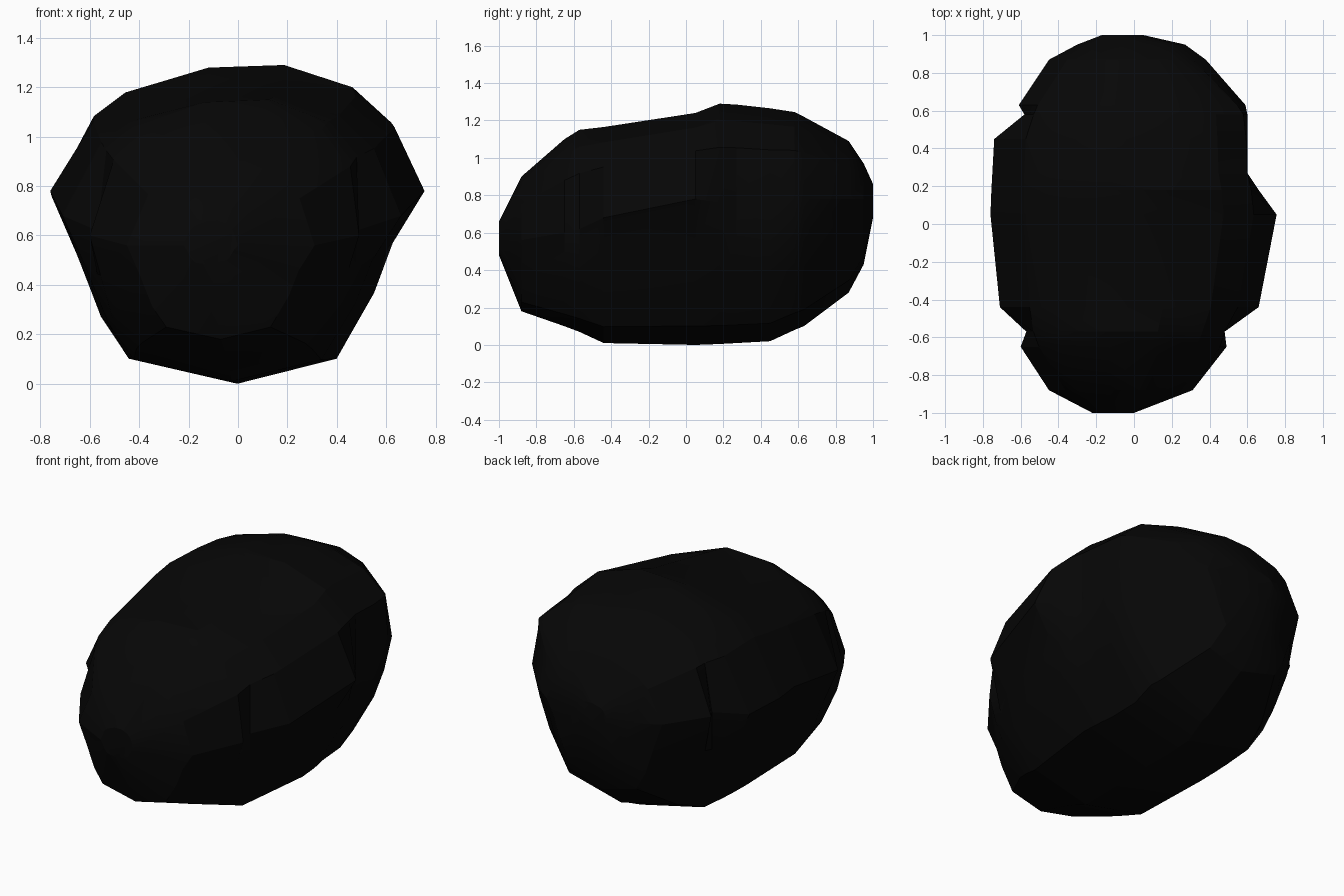
import bpy, bmesh, math

if "Cube" in bpy.data.objects:
    bpy.data.objects.remove(bpy.data.objects["Cube"])

# Lump cross-section in unit form (u across, v up), counter-clockwise
PROFILE = [(1, 0), (.84, .56), (.63, .83), (.26, 1), (-.15, .98), (-.6, .79),
           (-.77, .61), (-1, 0), (-.86, -.32), (-.73, -.65), (-.58, -.87),
           (0, -1), (.53, -.87), (.73, -.53), (.83, -.27)]

# Stations front to back: y, left x, right x, bottom z, top z, widest z,
# then for notched stations the unnotched left and right x
STATIONS = [
    (-1.00, -.22, .00, .48, .66, .56),
    (-.88, -.45, .31, .18, .90, .56),
    (-.65, -.60, .49, .10, 1.10, .60, -.64, .55),
    (-.57, -.57, .48, .07, 1.15, .62, -.68, .60),
    (-.44, -.71, .66, .01, 1.165, .68),
    (.05, -.76, .755, .00, 1.24, .78),
    (.18, -.755, .66, .005, 1.29, .76, -.755, .74),
    (.27, -.75, .60, .01, 1.285, .76, -.75, .72),
    (.45, -.74, .60, .02, 1.265, .76, -.74, .71),
    (.58, -.58, .60, .08, 1.245, .78, -.69, .69),
    (.63, -.61, .59, .10, 1.22, .78, -.66, .65),
    (.87, -.45, .38, .28, 1.09, .78),
    (.95, -.30, .27, .43, .97, .78),
    (1.00, -.17, .05, .68, .86, .79),
]


def ring(bm, y, xl, xr, zb, zt, zm, fl=None, fr=None):
    fl, fr = (xl, xr) if fl is None else (fl, fr)
    xc, hw = (fl + fr) / 2, (fr - fl) / 2
    return [bm.verts.new((min(max(xc + u * hw, xl), xr), y,
                          zm + v * ((zt - zm) if v > 0 else (zm - zb))))
            for u, v in PROFILE]


# Lump body: skin the stations and close both ends
bm = bmesh.new()
rings = [ring(bm, *s) for s in STATIONS]
n = len(PROFILE)
for a, b in zip(rings, rings[1:]):
    for i in range(n):
        j = (i + 1) % n
        bm.faces.new((a[i], a[j], b[j], b[i]))
bm.faces.new(rings[0])
bm.faces.new(rings[-1])
bmesh.ops.recalc_face_normals(bm, faces=bm.faces)
mesh = bpy.data.meshes.new("coal_lump")
bm.to_mesh(mesh)
bm.free()
lump = bpy.data.objects.new("coal_lump", mesh)
bpy.context.collection.objects.link(lump)

# Near-black colour
mat = bpy.data.materials.new("coal_black")
mat.diffuse_color = (.002, .002, .002, 1)
mat.use_nodes = True
mat.node_tree.nodes["Principled BSDF"].inputs["Base Color"].default_value = mat.diffuse_color
mesh.materials.append(mat)

# Soft facets with sharp creases
bpy.context.view_layer.objects.active = lump
lump.select_set(True)
bpy.ops.object.shade_smooth_by_angle(angle=math.radians(22))
